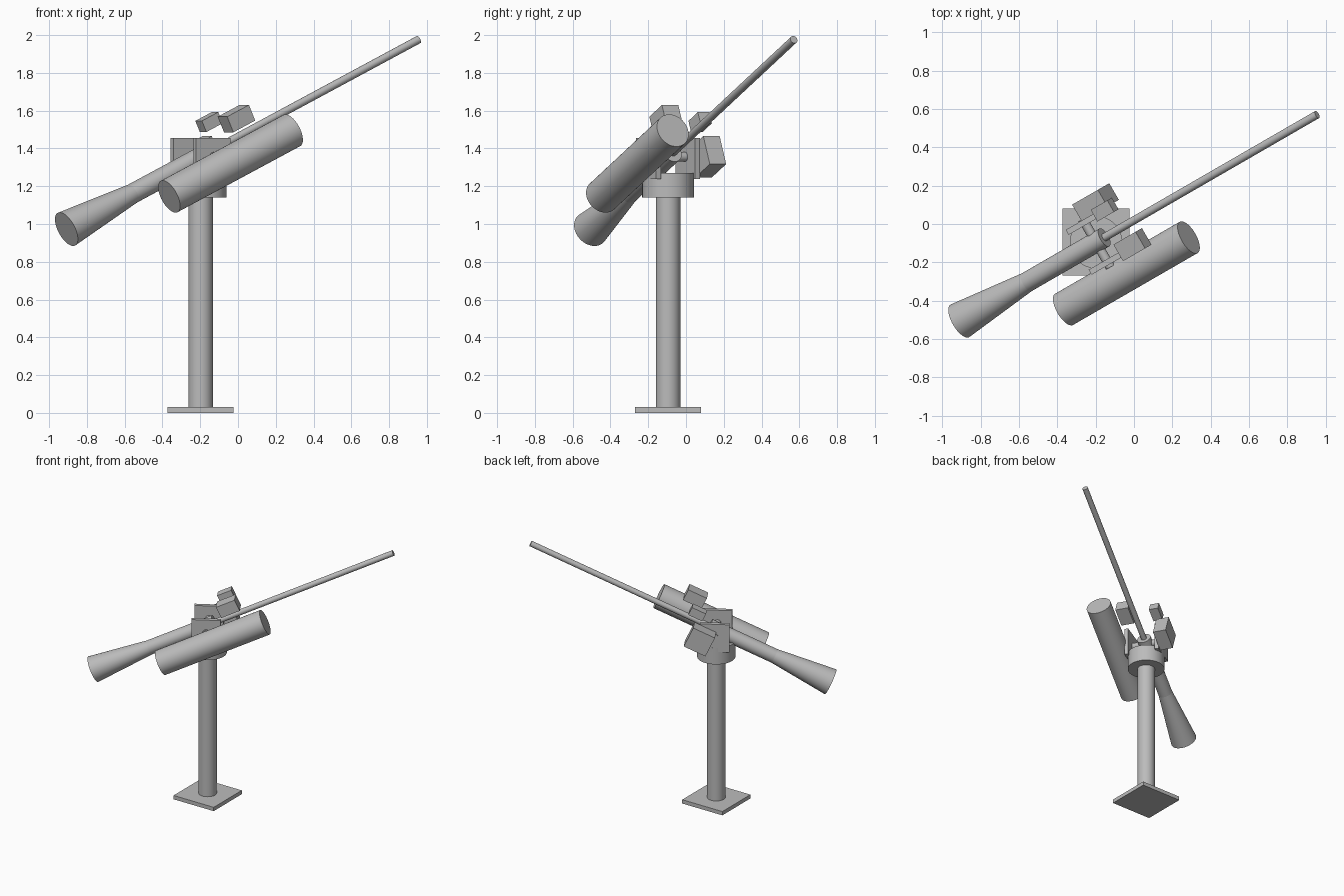
import bpy, math
from mathutils import Matrix, Vector

cube = bpy.data.objects.get("Cube")
if cube:
    bpy.data.objects.remove(cube, do_unlink=True)

grey = bpy.data.materials.new("plain grey")
grey.use_nodes = True
GREY = (0.5, 0.5, 0.5, 1)
grey.diffuse_color = GREY
grey.node_tree.nodes["Principled BSDF"].inputs["Base Color"].default_value = GREY

# Frames: post on the ground, yoke turned sideways, gun turned and raised
PIVOT = Vector((-0.198, -0.095, 1.355))
POST = Matrix.Translation((PIVOT.x, PIVOT.y, 0))
YOKE = POST @ Matrix.Rotation(math.radians(30), 4, 'Z')
GUN = (Matrix.Translation(PIVOT) @ Matrix.Rotation(math.radians(30), 4, 'Z')
       @ Matrix.Rotation(math.radians(-25), 4, 'Y'))
ALONG_X = Matrix.Rotation(math.radians(90), 4, 'Y')
ALONG_Y = Matrix.Rotation(math.radians(-90), 4, 'X')


def finish(name, matrix, smooth=False):
    ob = bpy.context.object
    ob.name = ob.data.name = name
    ob.matrix_world = matrix
    ob.data.materials.append(grey)
    if smooth:
        bpy.ops.object.shade_smooth_by_angle(angle=math.radians(35))
    return ob


def box(name, frame, centre, size):
    bpy.ops.mesh.primitive_cube_add(size=1)
    ob = finish(name, frame @ Matrix.Translation(centre))
    ob.data.transform(Matrix.Diagonal((*size, 1)))


def tube(name, frame, start, end, r1, r2=None, across=(0, 0)):
    """Cylinder or cone running from start to end on the local z axis."""
    bpy.ops.mesh.primitive_cone_add(vertices=48, radius1=r1, radius2=r2 or r1,
                                    depth=end - start)
    shift = Matrix.Translation((*across, (start + end) / 2))
    finish(name, frame @ shift, True)


def gun_tube(name, start, end, r1, r2=None, side=0, up=0):
    tube(name, GUN @ Matrix.Translation((0, side, up)) @ ALONG_X, start, end, r1, r2)


# Pedestal
box("base_plate", POST, (0, 0, 0.015), (0.35, 0.35, 0.03))
tube("post", POST, 0.02, 1.15, 0.065)
tube("swivel_collar", POST, 1.14, 1.27, 0.137)

# Yoke walls and pivot pin
for name, side in (("left_yoke_wall", 1), ("right_yoke_wall", -1)):
    box(name, YOKE, (0, side * 0.12, 1.346), (0.21, 0.03, 0.218))
tube("pivot_pin", GUN @ ALONG_Y, -0.15, 0.14, 0.025)

# Gun: flared rear, breech tube, thin barrel
gun_tube("rear_flare", -0.905, -0.46, 0.098, 0.053)
gun_tube("breech_tube", -0.46, 0.055, 0.053)
gun_tube("barrel", 0.04, 1.47, 0.021)

# Fittings carried beside the gun
gun_tube("side_canister", -0.378, 0.45, 0.094, side=-0.22, up=-0.055)
box("large_sight", GUN, (0.229, -0.106, 0.117), (0.147, 0.10, 0.091))
box("small_sight", GUN, (0.19, 0.125, 0.115), (0.11, 0.07, 0.065))
box("ammunition_box", GUN, (0.092, 0.182, -0.043), (0.171, 0.10, 0.163))
